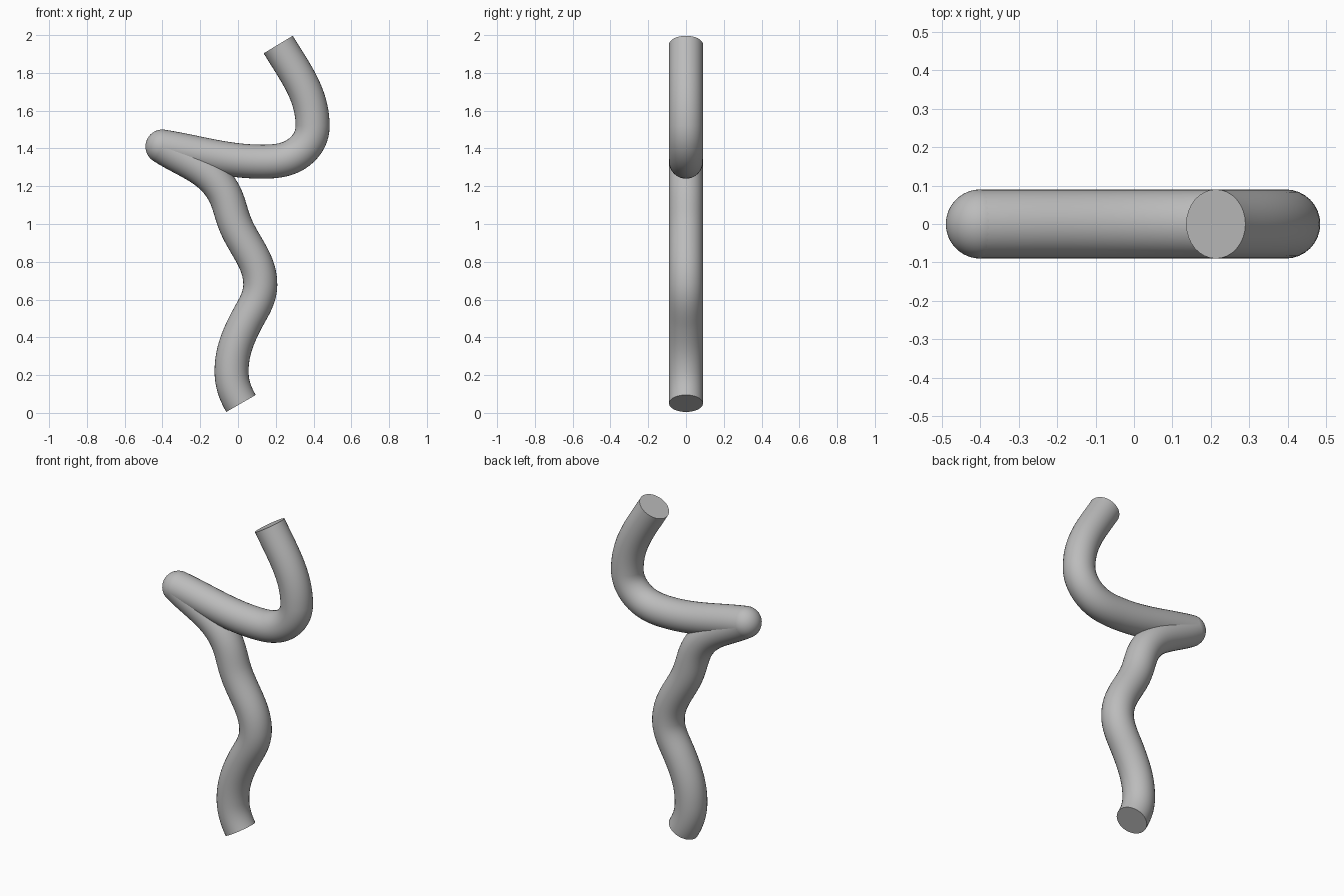
import bpy
import math
from mathutils import Vector

RADIUS = 0.09

default = bpy.data.objects.get("Cube")
if default:
    bpy.data.objects.remove(default, do_unlink=True)

grey = bpy.data.materials.new("plain grey")
grey.use_nodes = True
colour = (0.5, 0.5, 0.5, 1)
grey.diffuse_color = colour
grey.node_tree.nodes["Principled BSDF"].inputs["Base Color"].default_value = colour


def finish(obj):
    bpy.ops.object.select_all(action='DESELECT')
    obj.select_set(True)
    bpy.context.view_layer.objects.active = obj
    if obj.type == 'CURVE':
        bpy.ops.object.convert(target='MESH')
        obj = bpy.context.object
    bpy.ops.object.shade_smooth_by_angle(angle=math.radians(40))
    obj.data.materials.clear()
    obj.data.materials.append(grey)


def tube(name, knots):
    """Round tube through (x, z, heading in degrees) knots in the XZ plane."""
    curve = bpy.data.curves.new(name, 'CURVE')
    curve.dimensions = '3D'
    curve.bevel_depth = RADIUS
    curve.bevel_resolution = 14
    curve.resolution_u = 20
    curve.use_fill_caps = True
    spline = curve.splines.new('BEZIER')
    spline.bezier_points.add(len(knots) - 1)
    places = [Vector((x, 0, z)) for x, z, _ in knots]
    for i, (point, (_, _, heading)) in enumerate(zip(spline.bezier_points, knots)):
        a = math.radians(heading)
        along = Vector((math.cos(a), 0, math.sin(a)))
        before = (places[i] - places[max(i - 1, 0)]).length or 0.1
        after = (places[min(i + 1, len(knots) - 1)] - places[i]).length or 0.1
        point.handle_left_type = point.handle_right_type = 'FREE'
        point.co = places[i]
        point.handle_left = places[i] - along * before * 0.36
        point.handle_right = places[i] + along * after * 0.36
    obj = bpy.data.objects.new(name, curve)
    bpy.context.collection.objects.link(obj)
    finish(obj)


# Wavy lower length, from the cut foot up to the fold
tube("lower_tube", [(0.016, 0.05, 120), (-0.034, 0.22, 90), (0.04, 0.48, 63),
                    (0.118, 0.68, 90), (-0.015, 1.0, 112),
                    (-0.08, 1.175, 120), (-0.4, 1.41, 147)])

# Upper length, from the fold round the bend to the cut top
tube("upper_tube", [(-0.4, 1.41, -9), (0.13, 1.33, 0), (0.335, 1.39, 42),
                    (0.395, 1.52, 90), (0.213, 1.95, 121)])

# Rounded elbow where the two lengths meet
bpy.ops.mesh.primitive_uv_sphere_add(segments=48, ring_count=24, radius=RADIUS,
                                     location=(-0.4, 0, 1.41))
elbow = bpy.context.object
elbow.name = "fold_elbow"
finish(elbow)
